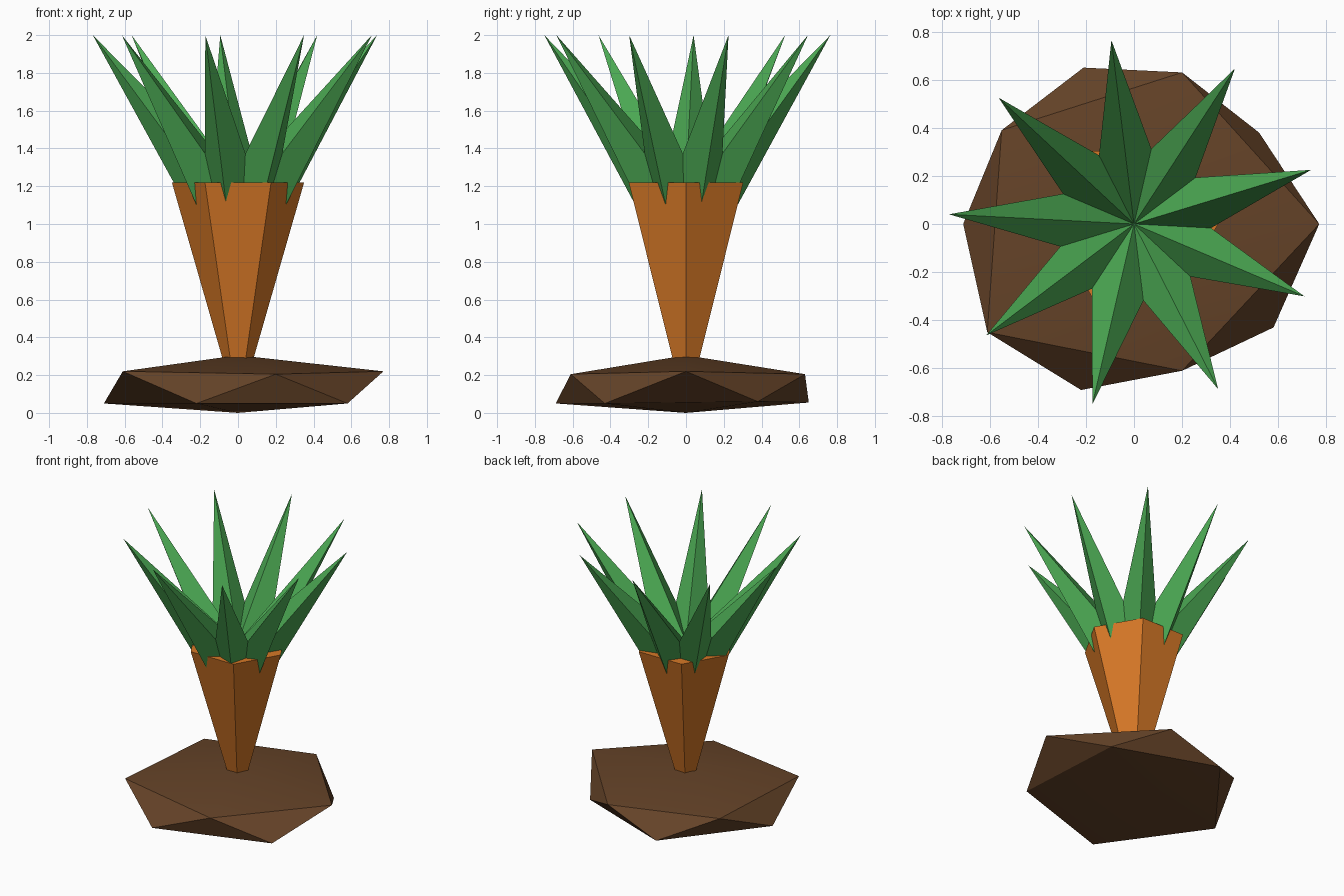
import bpy
import bmesh
import math
from mathutils import Vector, Matrix

cube = bpy.data.objects.get("Cube")
if cube:
    bpy.data.objects.remove(cube, do_unlink=True)


def material(name, rgb):
    mat = bpy.data.materials.new(name)
    mat.use_nodes = True
    mat.diffuse_color = (*rgb, 1)
    mat.node_tree.nodes["Principled BSDF"].inputs["Base Color"].default_value = (*rgb, 1)
    return mat


def finish(bm, name, mat):
    bmesh.ops.recalc_face_normals(bm, faces=bm.faces[:])
    mesh = bpy.data.meshes.new(name)
    bm.to_mesh(mesh)
    bm.free()
    mesh.materials.append(mat)
    obj = bpy.data.objects.new(name, mesh)
    bpy.context.scene.collection.objects.link(obj)
    return obj


def cone(name, mat, sides, start, end, r_start, r_end, turn=0.0):
    """Faceted cone whose axis runs from start to end."""
    start, end = Vector(start), Vector(end)
    axis = end - start
    # local x lies in the vertical plane of the axis, so an edge faces down and out
    side = Vector((0, 0, 1)).cross(axis)
    side = side.normalized() if side.length > 1e-5 else Vector((0, 1, 0))
    z = axis.normalized()
    x = side.cross(z)
    frame = Matrix((x, side, z)).transposed().to_4x4()
    matrix = Matrix.Translation((start + end) / 2) @ frame @ Matrix.Rotation(turn, 4, "Z")
    bm = bmesh.new()
    bmesh.ops.create_cone(bm, cap_ends=True, segments=sides, radius1=r_start,
                          radius2=r_end, depth=axis.length, matrix=matrix)
    bmesh.ops.remove_doubles(bm, verts=bm.verts[:], dist=1e-5)
    return finish(bm, name, mat)


soil = material("soil brown", (0.13, 0.056, 0.021))
orange = material("root orange", (0.68, 0.19, 0.02))
green = material("leaf green", (0.07, 0.39, 0.085))

# Soil mound: squashed, irregular twenty-sided clod
upper = [(0.77, 0, 0.22), (0.2, 0.63, 0.205), (-0.55, 0.39, 0.21),
         (-0.61, -0.45, 0.22), (0.2, -0.61, 0.205)]
lower = [(0.52, 0.38, 0.06), (-0.21, 0.65, 0.055), (-0.71, 0, 0.05),
         (-0.22, -0.69, 0.05), (0.58, -0.43, 0.05)]
bm = bmesh.new()
for point in upper + lower + [(0, 0, 0.305), (0, 0, 0)]:
    bm.verts.new(point)
bmesh.ops.convex_hull(bm, input=bm.verts[:])
mound = finish(bm, "soil_mound", soil)
bpy.ops.object.select_all(action="DESELECT")
bpy.context.view_layer.objects.active = mound
mound.select_set(True)
bpy.ops.object.shade_smooth_by_angle(angle=math.radians(30))

# Root: six-sided taper with a corner towards the front
cone("root", orange, 6, (0, 0, 0.1), (0, 0, 1.22), 0.028, 0.35, math.radians(90))

# Leaves: nine four-sided spikes fanned out from the root
for i in range(9):
    angle = math.radians(97 - 40 * i)
    tip = (0.77 * math.cos(angle), 0.77 * math.sin(angle), 2.0)
    cone(f"leaf_{i + 1}", green, 4, (0, 0, 0.97), tip, 0.18, 0.0)
